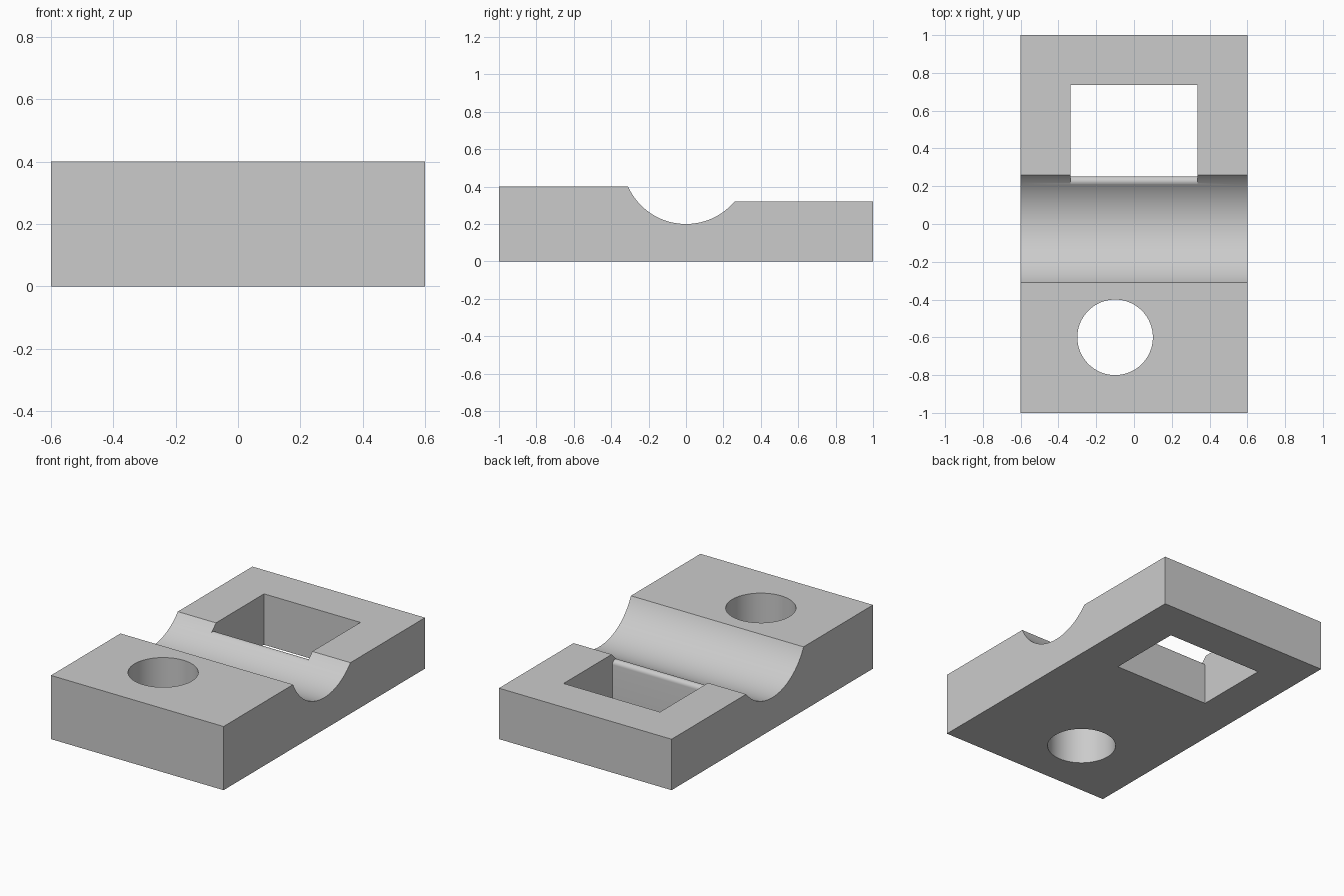
import bpy, bmesh, math

if "Cube" in bpy.data.objects:
    bpy.data.objects.remove(bpy.data.objects["Cube"])

GROOVE_R, GROOVE_Z = 0.34, 0.54      # groove circle
FRONT_H, BACK_H = 0.40, 0.32         # step heights
WIN_X, WIN_Y0, WIN_Y1 = 0.335, 0.252, 0.737
LIP_R = 0.026                        # rounded lip between groove and window


def extrude_x(name, profile, half):
    """Solid from a (y, z) profile, extruded along x."""
    bm = bmesh.new()
    face = bm.faces.new([bm.verts.new((-half, y, z)) for y, z in profile])
    ext = bmesh.ops.extrude_face_region(bm, geom=[face])
    verts = [v for v in ext["geom"] if isinstance(v, bmesh.types.BMVert)]
    bmesh.ops.translate(bm, verts=verts, vec=(2 * half, 0, 0))
    bmesh.ops.recalc_face_normals(bm, faces=bm.faces)
    mesh = bpy.data.meshes.new(name)
    bm.to_mesh(mesh)
    bm.free()
    obj = bpy.data.objects.new(name, mesh)
    bpy.context.collection.objects.link(obj)
    return obj


def arc(cy, cz, r, a0, a1, n):
    return [(cy + r * math.cos(a0 + (a1 - a0) * i / n),
             cz + r * math.sin(a0 + (a1 - a0) * i / n)) for i in range(n + 1)]


def cut(target, cutter):
    mod = target.modifiers.new("cut", "BOOLEAN")
    mod.operation, mod.solver, mod.object = "DIFFERENCE", "EXACT", cutter
    bpy.context.view_layer.objects.active = target
    bpy.ops.object.modifier_apply(modifier=mod.name)
    bpy.data.objects.remove(cutter)


# stepped block with the round groove across it
a_front = -math.pi + math.asin((GROOVE_Z - FRONT_H) / GROOVE_R)
a_back = -math.asin((GROOVE_Z - BACK_H) / GROOVE_R)
profile = [(-1, 0), (-1, FRONT_H)]
profile += arc(0, GROOVE_Z, GROOVE_R, a_front, a_back, 48)
profile += [(1, BACK_H), (1, 0)]
block = extrude_x("clamp_block", profile, 0.6)

# rectangular window whose front wall rolls over into the groove
lip_y = WIN_Y0 - LIP_R
lip_z = GROOVE_Z - math.sqrt((GROOVE_R + LIP_R) ** 2 - lip_y ** 2)
a_tan = math.atan2(GROOVE_Z - lip_z, -lip_y)
lip = arc(lip_y, lip_z, LIP_R, 0, a_tan, 12)
ty, tz = lip[-1]
lip[-1] = (ty + 0.001 * math.cos(a_tan), tz + 0.001 * math.sin(a_tan))
window = extrude_x("window_cutter", [(WIN_Y1, -0.1), (WIN_Y0, -0.1)] + lip +
                   [(ty - 0.01, 0.5), (WIN_Y1, 0.5)], WIN_X)
cut(block, window)

# round through hole
bpy.ops.mesh.primitive_cylinder_add(vertices=64, radius=0.2, depth=1,
                                    location=(-0.1, -0.6, 0.2))
cut(block, bpy.context.object)

# single grey finish
grey = bpy.data.materials.new("plain grey")
grey.diffuse_color = (0.6, 0.6, 0.6, 1)
grey.use_nodes = True
grey.node_tree.nodes["Principled BSDF"].inputs["Base Color"].default_value = grey.diffuse_color
block.data.materials.clear()
block.data.materials.append(grey)

bpy.ops.object.select_all(action="DESELECT")
block.select_set(True)
bpy.context.view_layer.objects.active = block
bpy.ops.object.shade_smooth_by_angle()
